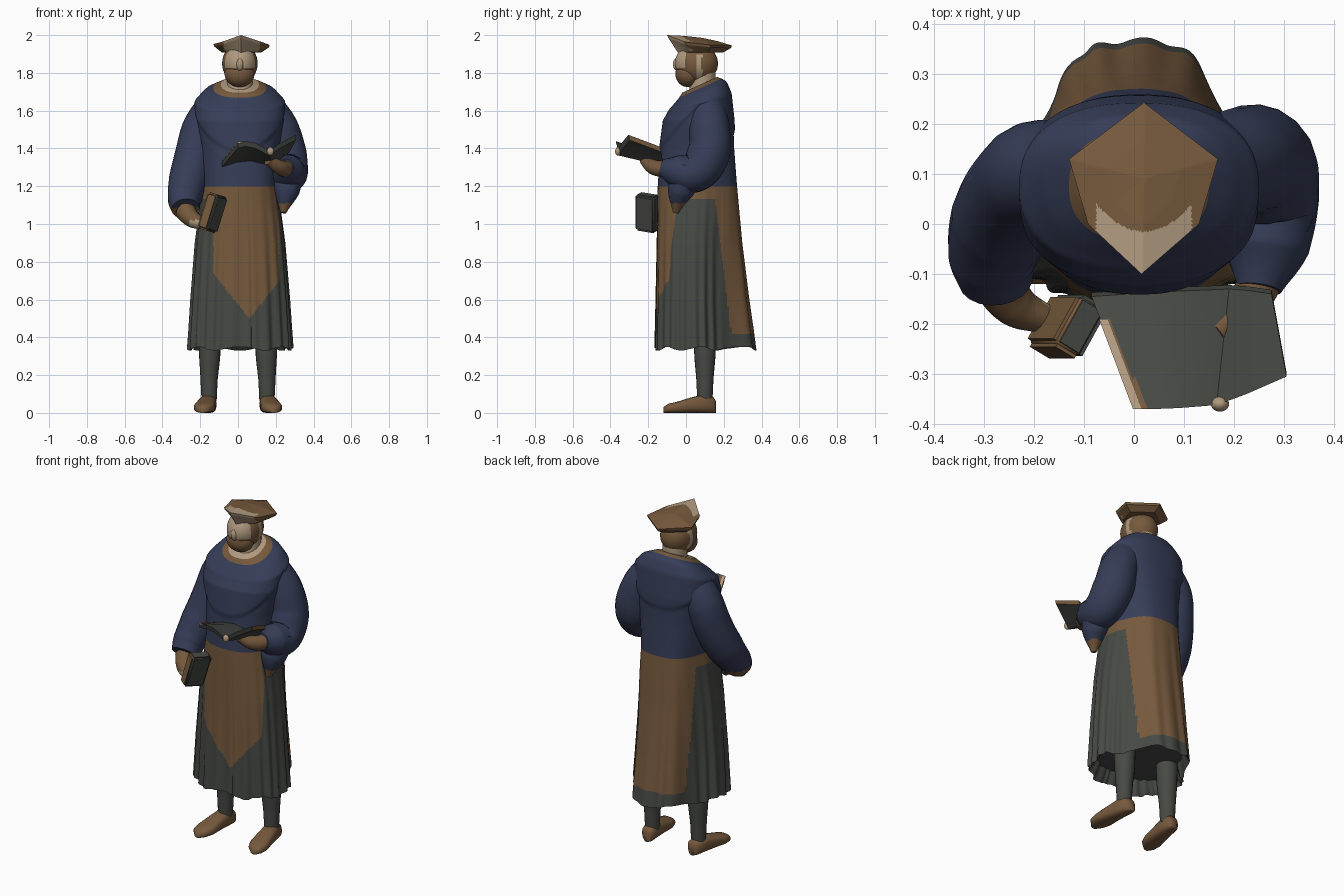
import bpy, bmesh, math
from mathutils import Vector, Matrix

old = bpy.data.objects.get("Cube")
if old:
    bpy.data.objects.remove(old, do_unlink=True)


def material(name, rgb):
    m = bpy.data.materials.new(name)
    m.use_nodes = True
    m.diffuse_color = (*rgb, 1)
    m.node_tree.nodes["Principled BSDF"].inputs["Base Color"].default_value = (*rgb, 1)
    return m


BLUE, GREY, BROWN, SKIN = range(4)
MATS = [material("navy_cloth", (0.036, 0.046, 0.095)), material("charcoal_cloth", (0.062, 0.067, 0.058)),
        material("brown_cloth", (0.18, 0.1, 0.046)), material("light_skin", (0.43, 0.32, 0.21))]


def finish(name, mesh, rule, angle=50):
    """Link a mesh, colour faces by a constant or a rule on face centres, smooth it."""
    ob = bpy.data.objects.new(name, mesh)
    bpy.context.collection.objects.link(ob)
    mesh.materials.clear()
    for m in MATS:
        mesh.materials.append(m)
    for f in mesh.polygons:
        f.material_index = rule(f.center) if callable(rule) else rule
    bpy.ops.object.select_all(action='DESELECT')
    ob.select_set(True)
    bpy.context.view_layer.objects.active = ob
    bpy.ops.object.shade_smooth_by_angle(angle=math.radians(angle))


def from_bmesh(name, bm, rule, angle=50):
    bmesh.ops.recalc_face_normals(bm, faces=bm.faces)
    mesh = bpy.data.meshes.new(name)
    bm.to_mesh(mesh)
    bm.free()
    finish(name, mesh, rule, angle)


def loft(bm, rings):
    """Bridge closed rings of points and cap both ends."""
    vs = [[bm.verts.new(p) for p in r] for r in rings]
    n = len(vs[0])
    for a, b in zip(vs, vs[1:]):
        for i in range(n):
            bm.faces.new((a[i], a[(i + 1) % n], b[(i + 1) % n], b[i]))
    bm.faces.new(vs[0])
    bm.faces.new(vs[-1])


def tube(name, pts, rule):
    """Smooth tube through (x, y, z, radius) points."""
    cu = bpy.data.curves.new(name, 'CURVE')
    cu.dimensions = '3D'
    cu.bevel_depth, cu.bevel_resolution, cu.resolution_u = 1, 8, 14
    cu.use_fill_caps = True
    sp = cu.splines.new('BEZIER')
    sp.bezier_points.add(len(pts) - 1)
    for bp, p in zip(sp.bezier_points, pts):
        bp.co, bp.radius = p[:3], p[3]
        bp.handle_left_type = bp.handle_right_type = 'AUTO'
    tmp = bpy.data.objects.new(name + "_path", cu)
    bpy.context.collection.objects.link(tmp)
    dg = bpy.context.evaluated_depsgraph_get()
    mesh = bpy.data.meshes.new_from_object(tmp.evaluated_get(dg))
    bpy.data.objects.remove(tmp, do_unlink=True)
    finish(name, mesh, rule)


def ball(name, centre, radii, rule):
    bm = bmesh.new()
    bmesh.ops.create_uvsphere(bm, u_segments=56, v_segments=40, radius=1,
                              matrix=Matrix.LocRotScale(Vector(centre), None, Vector(radii)))
    from_bmesh(name, bm, rule)


# Robe: z, half width, front y, back y, depth of the train behind
PROFILE = [(0.34, 0.275, -0.165, 0.22, 0.145), (0.6, 0.26, -0.16, 0.21, 0.12),
           (0.9, 0.238, -0.155, 0.21, 0.085), (1.2, 0.2, -0.15, 0.225, 0.045),
           (1.4, 0.21, -0.135, 0.245, 0.01), (1.55, 0.235, -0.115, 0.25, 0),
           (1.65, 0.23, -0.085, 0.235, 0), (1.7, 0.18, -0.05, 0.21, 0), (1.74, 0.1, -0.02, 0.165, 0)]


def section(z):
    for a, b in zip(PROFILE, PROFILE[1:]):
        if z <= b[0] + 1e-6:
            t = (z - a[0]) / (b[0] - a[0])
            return [u + (v - u) * t for u, v in zip(a, b)][1:]


def spow(v, p):
    return math.copysign(abs(v) ** p, v)


def robe_ring(z, shrink=1.0, n=240):
    hx, y0, y1, train = section(z)
    out = []
    low = max(0, min(1, (1.25 - z) / 0.9))
    top = max(0, min(1, (z - 1.55) / 0.17))
    for i in range(n):
        t = math.tau * i / n
        c, s = math.cos(t), math.sin(t)
        k = 1 + 0.028 * low * math.sin(22 * t + math.sin(3 * t)) + 0.015 * low * math.sin(9 * t)
        k -= 0.06 * low * math.exp(-((t - 1.56 * math.pi) / 0.035) ** 2)     # front opening
        edge = 1.62 - (0.15 if s > 0 else 0.24) * abs(s)                      # shoulder cape
        k += 0.04 * max(0, min(1, (z - edge) / 0.03)) * max(0, min(1, (1.74 - z) / 0.04))
        x = 0.01 + hx * k * shrink * spow(c, 0.85)
        y = (y0 + y1) / 2 + (y1 - y0) / 2 * k * shrink * spow(s, 0.85)
        if s > 0:
            y += train * shrink * math.exp(-(x / 0.165) ** 6) * min(1, s * 1.6)
        dz = 0.01 * math.sin(7 * t) * max(0, 1 - (z - 0.34) / 0.1)
        out.append((x, y, z + dz + (y - 0.08) * 0.45 * top))
    return out


def robe_colour(p):
    if p.z > 1.2:
        if math.hypot(p.x - 0.01, p.y - 0.07) < 0.04 and p.z > 1.6:
            return SKIN                                   # base of the neck
        return BROWN if p.z - (p.y - 0.08) * 0.45 > 1.722 else BLUE
    if p.z > 1.13:
        return BROWN
    if p.y < -0.06 and -0.13 < p.x < 0.22 and p.z > 0.5 + 1.25 * abs(p.x - 0.06):
        return BROWN
    if p.z > 0.42 and p.y > 0.17 + 0.12 * (1 - p.z):
        return BROWN
    return GREY


bm = bmesh.new()
steps = 150
heights = [0.34 + 1.4 * i / steps for i in range(steps + 1)]
loft(bm, [robe_ring(0.42, 0.85), robe_ring(0.36, 0.94)] + [robe_ring(z) for z in heights])
from_bmesh("robe", bm, robe_colour)


# Sleeves
def cuff(limit):
    return lambda p: BROWN if p.z < limit else BLUE


tube("left_sleeve", [(0.15, 0.11, 1.62, 0.095), (0.215, 0.125, 1.5, 0.108), (0.252, 0.115, 1.36, 0.114),
                     (0.265, 0.04, 1.27, 0.105), (0.262, -0.05, 1.28, 0.088), (0.25, -0.13, 1.3, 0.045)], BLUE)
tube("left_sleeve_drape", [(0.265, 0.03, 1.3, 0.095), (0.255, -0.03, 1.17, 0.07),
                           (0.24, -0.055, 1.06, 0.015)], cuff(1.11))
tube("right_sleeve", [(-0.13, 0.1, 1.62, 0.095), (-0.19, 0.1, 1.5, 0.108), (-0.225, 0.07, 1.37, 0.108),
                      (-0.262, 0.01, 1.23, 0.105), (-0.282, -0.06, 1.13, 0.09), (-0.277, -0.11, 1.08, 0.075)],
     cuff(1.09))

# Hands
tube("left_hand", [(0.26, -0.1, 1.29, 0.045), (0.22, -0.17, 1.3, 0.04), (0.16, -0.22, 1.34, 0.028)], BROWN)
ball("left_thumb", (0.172, -0.36, 1.385), (0.018, 0.015, 0.022), SKIN)
tube("right_hand", [(-0.28, -0.1, 1.07, 0.055), (-0.24, -0.16, 1.025, 0.045), (-0.18, -0.19, 1.0, 0.03)],
     lambda p: SKIN if p.z < 1.02 and p.x > -0.26 else BROWN)

# Closed book carried in the right hand
bm = bmesh.new()
bmesh.ops.create_cube(bm, size=1)
bmesh.ops.scale(bm, vec=(0.07, 0.12, 0.2), verts=bm.verts)
bmesh.ops.bevel(bm, geom=bm.edges[:], offset=0.012, segments=3, affect='EDGES')
turn = Matrix.Rotation(math.radians(17), 4, 'Y') @ Matrix.Rotation(math.radians(-30), 4, 'Z')
bmesh.ops.transform(bm, matrix=Matrix.Translation((-0.135, -0.205, 1.06)) @ turn, verts=bm.verts)
from_bmesh("closed_book", bm, lambda p: BROWN if p.x + 0.135 < 0.3 * (p.z - 1.06) - 0.012 else GREY, 40)

# Open book: stations from its outer edge over the spine to the other edge, as far and near points
LEAVES = [((0.0, -0.37, 1.43), (-0.085, -0.145, 1.33)), ((0.04, -0.37, 1.438), (-0.01, -0.14, 1.352)),
          ((0.09, -0.368, 1.43), (0.07, -0.135, 1.36)), ((0.165, -0.362, 1.39), (0.19, -0.13, 1.335)),
          ((0.225, -0.34, 1.43), (0.23, -0.133, 1.375)), ((0.305, -0.305, 1.472), (0.275, -0.14, 1.41))]
thick = Vector((0, 0.008, -0.028))
bm = bmesh.new()
loft(bm, [[Vector(f), Vector(n), Vector(n) + thick, Vector(f) + thick] for f, n in LEAVES])
from_bmesh("open_book", bm, lambda p: BROWN if p.x > 0.28 else GREY, 35)


# Pale and brown strips along the outer page edge
def strip(name, offset, width, colour):
    far, near = (Vector(p) + Vector((offset, 0, 0.005)) for p in LEAVES[0])
    near = far.lerp(near, 0.8)
    w, down = Vector((width, 0, 0.003)), Vector((0, 0, 0.007))
    top = [far, far + w, near + w, near]
    bm = bmesh.new()
    loft(bm, [top, [p - down for p in top]])
    from_bmesh(name, bm, colour, 30)


strip("page_edge_pale", -0.002, 0.017, SKIN)
strip("page_edge_brown", 0.015, 0.012, BROWN)

# Neck and head
tube("neck", [(0.01, 0.08, 1.66, 0.07), (0.01, 0.09, 1.76, 0.067), (0.01, 0.085, 1.86, 0.068)],
     lambda p: BROWN if p.z > 1.815 else SKIN)


def head_colour(p):
    if p.y < 0.0 and p.z > 1.825 and abs(p.x - 0.01) < 0.08:
        return SKIN
    return SKIN if 0.055 < p.y < 0.085 and p.z < 1.9 else BROWN


ball("head", (0.01, 0.055, 1.85), (0.094, 0.114, 0.105), head_colour)
ball("beard", (0.008, 0.01, 1.795), (0.079, 0.066, 0.07), BROWN)
ball("nose", (0.01, -0.045, 1.845), (0.02, 0.024, 0.035), SKIN)

# Angular flat cap
rim = [Vector(p) for p in ((0.02, 0.243, 1.945), (-0.13, 0.13, 1.953), (-0.092, 0.0, 1.962),
                           (0.015, -0.1, 2.0), (0.13, 0.0, 1.962), (0.168, 0.13, 1.948))]
hub = Vector((0.02, 0.09, 1.985))


def cap_ring(scale, drop=0.0, level=None):
    ring = [hub + (p - hub) * scale - Vector((0, 0, drop)) for p in rim]
    return [Vector((p.x, p.y, level)) if level else p for p in ring]


bm = bmesh.new()
loft(bm, [cap_ring(0.04), cap_ring(0.5, -0.003), rim, cap_ring(0.97, 0.014), cap_ring(0.7, 0, 1.908)])
bmesh.ops.subdivide_edges(bm, edges=bm.edges[:], cuts=22, use_grid_fill=True)


def cap_colour(p):
    dx = p.x - 0.02
    return SKIN if abs(dx) < 0.095 and p.y < -0.015 + 6 * dx * dx else BROWN


from_bmesh("cap", bm, cap_colour, 35)

# Legs and shoes
for side, name in ((-1, "right"), (1, "left")):
    x = 0.15 * side
    tube(name + "_leg", [(x, 0.1, 0.5, 0.062), (x, 0.1, 0.3, 0.056), (x * 1.02, 0.1, 0.17, 0.045),
                         (x * 1.02, 0.1, 0.06, 0.04)], GREY)
    bm = bmesh.new()
    rings = []
    # distance from heel, half width, height
    for d, hw, h in ((0.0, 0.02, 0.06), (0.015, 0.038, 0.085), (0.08, 0.046, 0.095), (0.14, 0.05, 0.08),
                     (0.21, 0.057, 0.058), (0.255, 0.046, 0.048), (0.28, 0.018, 0.03)):
        ring = []
        for i in range(20):
            t = math.tau * i / 20
            px = x + side * d * 0.13 + hw * spow(math.cos(t), 0.8)
            ring.append((px, 0.16 - d, h * (0.5 + 0.5 * spow(math.sin(t), 0.7))))
        rings.append(ring)
    loft(bm, rings)
    from_bmesh(name + "_shoe", bm, BROWN, 60)
